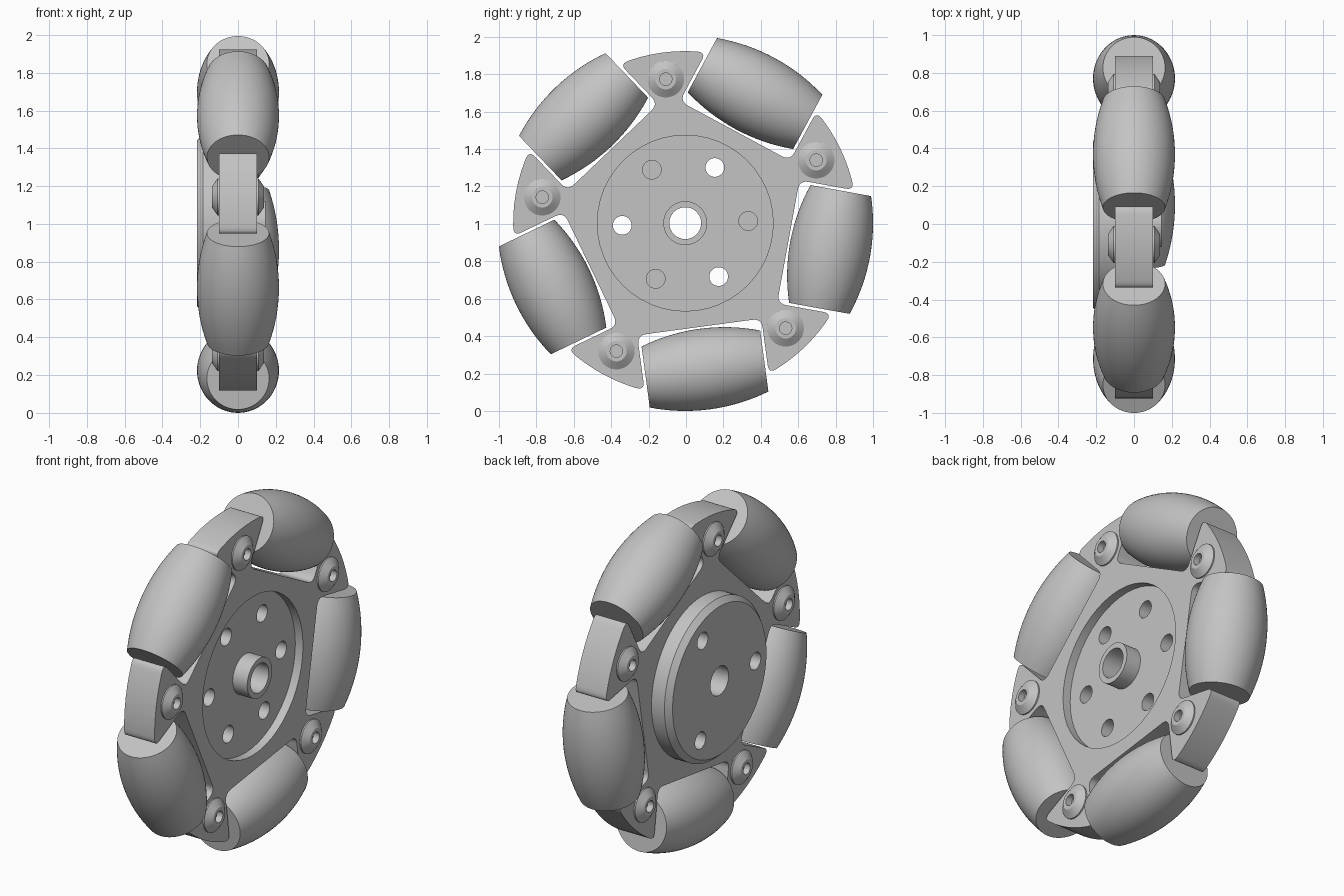
import bpy, bmesh, math
from mathutils import Matrix, Vector

if "Cube" in bpy.data.objects:
    bpy.data.objects.remove(bpy.data.objects["Cube"])

HUB = Vector((0, -0.004, 1.004))      # wheel axis runs along x through here
ROLLER_ANGLES = [math.radians(-82.3 + 72 * k) for k in range(5)]
SWEEP = 1.004                         # rolling radius
ROLLER_R = 0.787                      # distance of roller axes from the hub

grey = bpy.data.materials.new("light_grey")
grey.diffuse_color = (0.55, 0.55, 0.55, 1)
grey.use_nodes = True
grey.node_tree.nodes["Principled BSDF"].inputs["Base Color"].default_value = grey.diffuse_color


def finish(name, bm):
    bmesh.ops.remove_doubles(bm, verts=bm.verts, dist=1e-5)
    bmesh.ops.recalc_face_normals(bm, faces=bm.faces)
    me = bpy.data.meshes.new(name)
    bm.to_mesh(me)
    bm.free()
    me.materials.append(grey)
    ob = bpy.data.objects.new(name, me)
    bpy.context.collection.objects.link(ob)
    return ob


def lathe(name, profile, matrix, n=48, closed=False):
    """Revolve (x, radius) points around the local x axis."""
    bm = bmesh.new()
    vs = [bm.verts.new((x, r, 0)) for x, r in profile]
    es = [bm.edges.new(p) for p in zip(vs, vs[1:])]
    if closed:
        es.append(bm.edges.new((vs[-1], vs[0])))
    bmesh.ops.spin(bm, geom=vs + es, cent=(0, 0, 0), axis=(1, 0, 0),
                   angle=2 * math.pi, steps=n, use_duplicate=False)
    ob = finish(name, bm)
    ob.matrix_world = matrix
    return ob


def at(angle=0, r=0):
    return Matrix.Translation(HUB + Vector((0, r * math.cos(angle), r * math.sin(angle))))


def cut(ob, cutter):
    bpy.context.view_layer.update()
    mod = ob.modifiers.new("cut", 'BOOLEAN')
    mod.operation, mod.solver, mod.object = 'DIFFERENCE', 'EXACT', cutter
    bpy.context.view_layer.objects.active = ob
    bpy.ops.object.modifier_apply(modifier=mod.name)
    bpy.data.objects.remove(cutter)


def rod(x0, x1, r, matrix):
    return lathe("cutter", [(x0, 0), (x0, r), (x1, r), (x1, 0)], matrix)


def fillet(points):
    """Round the corners of a closed outline of (point, radius)."""
    out = []
    for i, (p, r) in enumerate(points):
        if not r:
            out.append(p)
            continue
        d1 = (points[i - 1][0] - p).normalized()
        d2 = (points[(i + 1) % len(points)][0] - p).normalized()
        t = r / math.tan(d1.angle(d2) / 2)
        a, b = p + d1 * t, p + d2 * t
        for s in (k / 6 for k in range(7)):
            out.append(a * (1 - s) ** 2 + p * 2 * s * (1 - s) + b * s ** 2)
    return out


# Plate: five tabs with square slots for the rollers between them
SLOT, FLOOR, RIM = 0.335, 0.56, 0.92
shoulder = math.sqrt(RIM ** 2 - SLOT ** 2)
half = math.atan2(SLOT, shoulder)
outline = []
for a in ROLLER_ANGLES:
    u = Vector((0, math.cos(a), math.sin(a)))
    t = Vector((0, -math.sin(a), math.cos(a)))
    for s, h, r in ((-SLOT, shoulder, 0.03), (-SLOT, FLOOR, 0.05),
                    (SLOT, FLOOR, 0.05), (SLOT, shoulder, 0.03)):
        outline.append((t * s + u * h, r))
    tab = math.radians(72) - 2 * half
    for k in range(1, 8):
        b = a + half + tab * k / 8
        outline.append((Vector((0, RIM * math.cos(b), RIM * math.sin(b))), 0))
bm = bmesh.new()
face = bm.faces.new([bm.verts.new(p + Vector((-0.1, 0, 0))) for p in fillet(outline)])
new = bmesh.ops.extrude_face_region(bm, geom=[face])["geom"]
bmesh.ops.translate(bm, vec=(0.2, 0, 0), verts=[v for v in new if isinstance(v, bmesh.types.BMVert)])
if not face.is_valid or len([f for f in bm.faces if len(f.verts) > 4]) < 2:
    bm.faces.new([v for v in bm.verts if v.co.x < 0])
plate = finish("plate", bm)
plate.matrix_world = at()
cut(plate, rod(-0.3, 0.3, 0.47, at()))

# Hub: chamfered disc on one side, recessed floor and bored boss on the other
hub = lathe("hub", [(-0.217, 0.085), (-0.217, 0.44), (-0.185, 0.47), (0.05, 0.47),
                    (0.05, 0.117), (0.145, 0.117), (0.145, 0.085)], at(), 96, True)
for k in range(6):
    # every other hole goes right through
    depth = -0.15 if k % 2 == 0 else -0.4
    cut(hub, rod(depth, 0.3, 0.05, at(math.radians(2 + 60 * k), 0.337)))

parts = [plate, hub]
for a in ROLLER_ANGLES:
    # Barrel roller whose profile follows the rolling circle
    u = Vector((0, math.cos(a), math.sin(a)))
    t = Vector((0, -math.sin(a), math.cos(a)))
    frame = Matrix((t, u, t.cross(u))).transposed().to_4x4()
    xs = [-0.32 + 0.64 * k / 16 for k in range(17)]
    barrel = [(x, math.sqrt(SWEEP ** 2 - x * x) - ROLLER_R) for x in xs]
    parts.append(lathe("roller", [(-0.32, 0)] + barrel + [(0.32, 0)],
                       at(a, ROLLER_R) @ frame, 64))
    # Bolt with a tapered socket head on both faces of the tab
    head = [(0.1, 0), (0.1, 0.033), (0.138, 0.033), (0.138, 0.055), (0.108, 0.098)]
    bolt = head + [(-x, r) for x, r in reversed(head)]
    parts.append(lathe("bolt", bolt, at(a + math.radians(36), 0.777), 32))

# Smooth the round surfaces, keep the edges crisp
bpy.ops.object.select_all(action='DESELECT')
for ob in parts:
    ob.select_set(True)
bpy.context.view_layer.objects.active = plate
bpy.ops.object.shade_smooth_by_angle(angle=math.radians(30))
